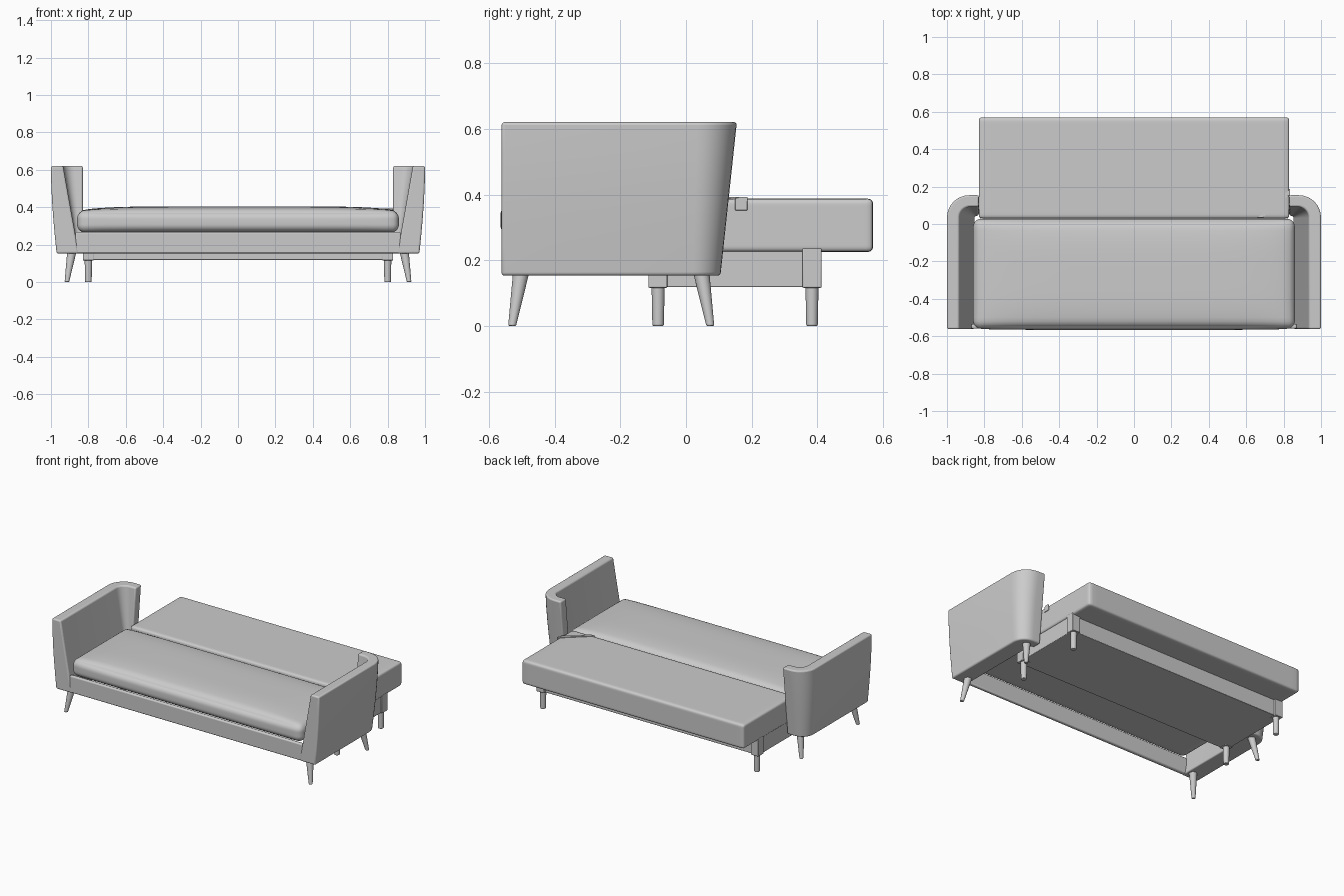
import bpy, bmesh, math
from mathutils import Vector

if "Cube" in bpy.data.objects:
    bpy.data.objects.remove(bpy.data.objects["Cube"])


def finish(name, bm, mirror=False, bevel=0.0, segs=3):
    bmesh.ops.recalc_face_normals(bm, faces=bm.faces)
    me = bpy.data.meshes.new(name)
    bm.to_mesh(me)
    bm.free()
    ob = bpy.data.objects.new(name, me)
    bpy.context.collection.objects.link(ob)
    if bevel:
        m = ob.modifiers.new("bevel", 'BEVEL')
        m.width, m.segments, m.limit_method = bevel, segs, 'ANGLE'
        m.angle_limit = math.radians(40)
    if mirror:
        ob.modifiers.new("mirror", 'MIRROR').use_axis[0] = True
    bpy.ops.object.select_all(action='DESELECT')
    ob.select_set(True)
    bpy.context.view_layer.objects.active = ob
    bpy.ops.object.shade_smooth_by_angle(angle=math.radians(35))
    return ob


def box(name, lo, hi, mirror=False, bevel=0.004):
    bm = bmesh.new()
    bmesh.ops.create_cube(bm, size=1)
    for v in bm.verts:
        v.co = Vector([(a + b) / 2 + c * (b - a) for a, b, c in zip(lo, hi, v.co)])
    return finish(name, bm, mirror, bevel)


def cushion(name, lo, hi, r, crown=0.0, bulge=0.0):
    """Rounded box with a domed top and slightly swollen front."""
    bm = bmesh.new()
    bmesh.ops.create_cube(bm, size=2)
    bmesh.ops.subdivide_edges(bm, edges=bm.edges[:], cuts=23, use_grid_fill=True)
    c = (Vector(lo) + Vector(hi)) / 2
    h = (Vector(hi) - Vector(lo)) / 2
    for v in bm.verts:
        u = [math.sin(k * math.pi / 2) for k in v.co]
        p = Vector([k * s for k, s in zip(u, h)])
        core = Vector([max(r - s, min(s - r, k)) for k, s in zip(p, h)])
        p = core + (p - core).normalized() * r
        if p.z > 0:
            p.z += crown * (1 - u[0] ** 6) * (1 - u[1] ** 4) * p.z / h.z
        if p.y < 0:
            p.y += bulge * (1 - u[2] ** 2) * (1 - u[0] ** 6) * p.y / h.y
        v.co = p + c
    return finish(name, bm)


def loft(name, rings, mirror=True, bevel=0.0, segs=3):
    """Closed solid through equal-length rings of points."""
    bm = bmesh.new()
    vr = [[bm.verts.new(p) for p in ring] for ring in rings]
    n = len(vr[0])
    for a, b in zip(vr, vr[1:]):
        for i in range(n):
            j = (i + 1) % n
            bm.faces.new((a[i], a[j], b[j], b[i]))
    bm.faces.new(vr[0][::-1])
    bm.faces.new(vr[-1])
    return finish(name, bm, mirror, bevel, segs)


def leg(name, top, bottom, r_top, r_bottom):
    def ring(c, r):
        return [(c[0] + r * math.cos(k * math.pi / 10),
                 c[1] + r * math.sin(k * math.pi / 10), c[2]) for k in range(20)]
    return loft(name, [ring(bottom, r_bottom), ring(top, r_top)], bevel=0.004)


def arm_ring(t):
    """J-shaped plan of the arm at height t (0 bottom, 1 top)."""
    xo = 0.97 + 0.03 * math.sin(t * math.pi / 2)
    xi = 0.852 + 0.083 * t
    yb = 0.105 + 0.05 * t
    yi = yb - 0.062
    R, r = 0.085 + 0.035 * t, 0.012 + 0.048 * t
    z = 0.153 + 0.468 * t
    arc = [k * math.pi / 16 for k in range(9)]
    pts = [(xo, -0.562)]
    pts += [(xo - R + R * math.cos(a), yb - R + R * math.sin(a)) for a in arc]
    pts += [(0.83, yb), (0.83, yi)]
    pts += [(xi - r + r * math.cos(a), yi - r + r * math.sin(a)) for a in reversed(arc)]
    pts += [(xi, -0.562)]
    return [(x, y, z) for x, y in pts]


# Wrapped arms
loft("arms", [arm_ring(k / 5) for k in range(6)], bevel=0.016, segs=4)

# Front rail of the base (hollow behind) and cushions
box("front_rail", (-0.87, -0.56, 0.154), (0.87, -0.535, 0.268), bevel=0.008)
cushion("seat_cushion", (-0.86, -0.56, 0.264), (0.86, 0.028, 0.382), 0.043, 0.023, 0.006)
cushion("fold_out_cushion", (-0.83, 0.03, 0.225), (0.83, 0.57, 0.388), 0.016)

# Pull strap across the corner of the fold-out cushion
loft("strap", [[(0.66, 0.035, z), (0.69, 0.035, z), (0.834, 0.16, z), (0.834, 0.187, z)]
               for z in (0.38, 0.393)], mirror=False)
box("strap_end", (0.826, 0.15, 0.352), (0.834, 0.187, 0.39), bevel=0.002)

# Pull-out frame with corner posts
box("pull_out_frame", (-0.822, -0.11, 0.118), (0.822, 0.40, 0.23))
box("back_posts", (0.772, 0.355, 0.116), (0.83, 0.413, 0.238), True)
box("front_posts", (0.772, -0.115, 0.116), (0.83, -0.057, 0.2), True)

# Legs
leg("front_legs", (0.888, -0.502, 0.165), (0.915, -0.53, 0), 0.025, 0.012)
leg("back_legs", (0.888, 0.046, 0.165), (0.915, 0.074, 0), 0.025, 0.012)
for nm, y in (("frame_front_legs", -0.085), ("frame_back_legs", 0.384)):
    leg(nm, (0.80, y, 0.125), (0.80, y, 0), 0.02, 0.0175)
